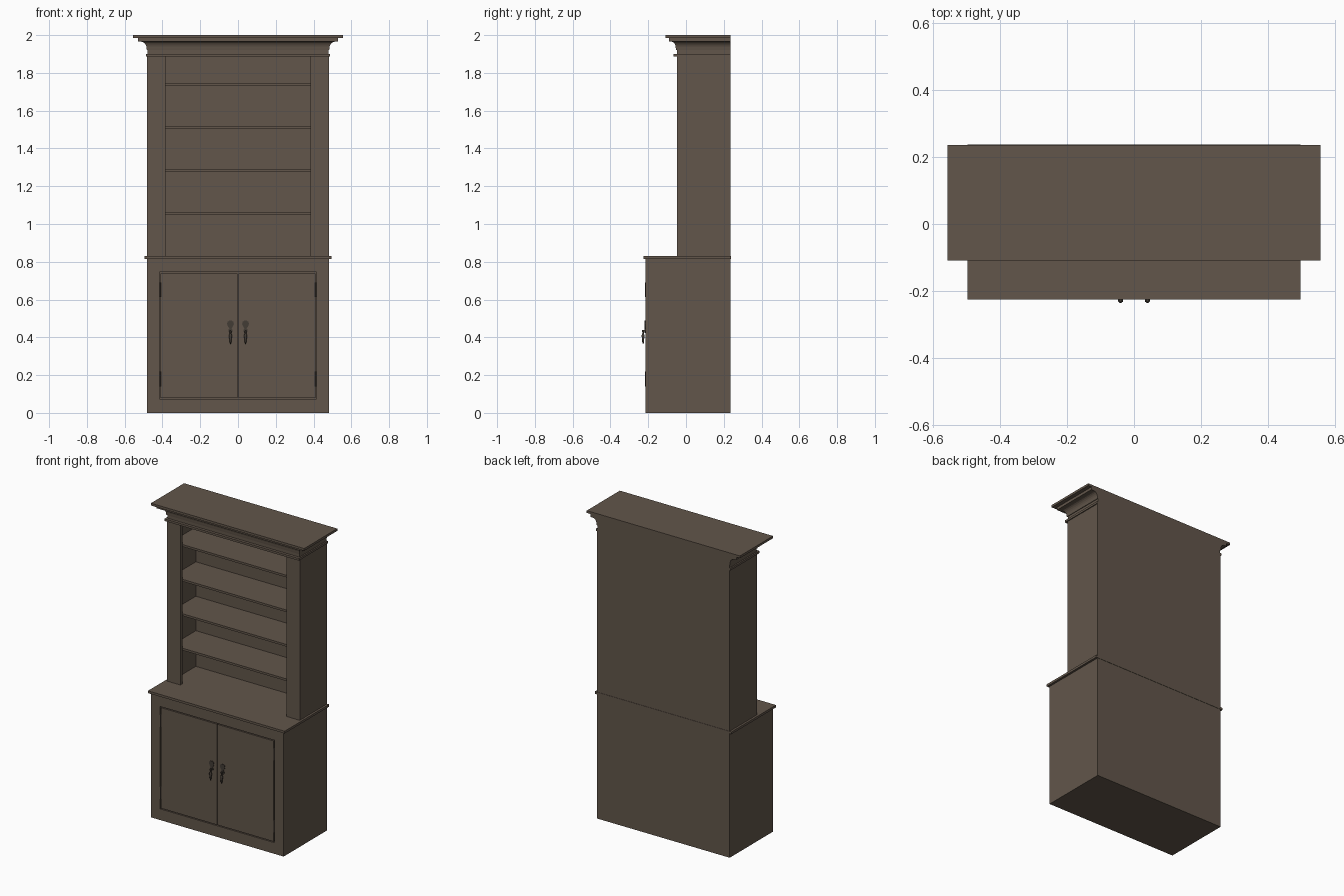
import bpy, bmesh, math

if "Cube" in bpy.data.objects:
    bpy.data.objects.remove(bpy.data.objects["Cube"])


def material(name, rgb):
    m = bpy.data.materials.new(name)
    m.diffuse_color = (*rgb, 1)
    m.use_nodes = True
    m.node_tree.nodes["Principled BSDF"].inputs["Base Color"].default_value = m.diffuse_color
    return m


WOOD = material("brown_wood", (0.122, 0.093, 0.069))
IRON = material("dark_iron", (0.055, 0.045, 0.036))
BACK = 0.235


def finish(name, bm, mat):
    bmesh.ops.recalc_face_normals(bm, faces=bm.faces)
    me = bpy.data.meshes.new(name)
    bm.to_mesh(me)
    bm.free()
    me.materials.append(mat)
    ob = bpy.data.objects.new(name, me)
    bpy.context.collection.objects.link(ob)
    return ob


def box(name, x0, x1, y0, y1, z0, z1, mat=WOOD):
    bm = bmesh.new()
    bmesh.ops.create_cube(bm, size=1)
    for v in bm.verts:
        v.co = (x0 if v.co.x < 0 else x1, y0 if v.co.y < 0 else y1, z0 if v.co.z < 0 else z1)
    return finish(name, bm, mat)


def bridge(bm, rings):
    # skin a list of vertex rings and cap both ends
    n = len(rings[0])
    for a, b in zip(rings, rings[1:]):
        for i in range(n):
            j = (i + 1) % n
            bm.faces.new((a[i], a[j], b[j], b[i]))
    bm.faces.new(rings[0])
    bm.faces.new(rings[-1])


def lathe(name, x, y, profile, mat, sides=10):
    bm = bmesh.new()
    rings = [[bm.verts.new((x + r * math.cos(2 * math.pi * i / sides),
                            y + r * math.sin(2 * math.pi * i / sides), z))
              for i in range(sides)] for r, z in profile]
    bridge(bm, rings)
    ob = finish(name, bm, mat)
    for p in ob.data.polygons:
        p.use_smooth = len(p.vertices) == 4
    return ob


# base cabinet
box("base_floor", -0.46, 0.46, -0.195, 0.22, 0.0, 0.02)
box("base_back", -0.46, 0.46, 0.22, BACK, 0.0, 0.815)
box("base_rail_bottom", -0.415, 0.415, -0.215, -0.195, 0.0, 0.073)
box("base_rail_top", -0.415, 0.415, -0.215, -0.195, 0.745, 0.815)
box("counter", -0.496, 0.496, -0.225, 0.237, 0.815, 0.83)

# upper cabinet
box("upper_back", -0.46, 0.46, 0.22, BACK, 0.83, 1.886)
for i, z in enumerate((1.05, 1.276, 1.502, 1.73)):
    box(f"shelf_{i + 1}", -0.46, 0.46, -0.027, 0.22, z, z + 0.014)

# crown moulding: height, half width, front edge
levels = [(1.886, 0.488, -0.066), (1.900, 0.488, -0.066),
          (1.900, 0.479, -0.048), (1.922, 0.479, -0.048),
          (1.922, 0.483, -0.053), (1.930, 0.484, -0.054)]
for k in range(1, 6):  # curved cove
    a = k / 5 * math.pi / 2
    levels.append((1.930 + 0.035 * math.sin(a),
                   0.484 + 0.028 * (1 - math.cos(a)),
                   -0.054 - 0.022 * (1 - math.cos(a))))
levels += [(1.967, 0.530, -0.089), (1.985, 0.530, -0.089),
           (1.985, 0.556, -0.108), (2.0, 0.556, -0.108)]
bm = bmesh.new()
bridge(bm, [[bm.verts.new(c) for c in ((-w, f, z), (w, f, z), (w, BACK, z), (-w, BACK, z))]
            for z, w, f in levels])
finish("crown_moulding", bm, WOOD)

# mirrored parts
for side, s in (("left", -1), ("right", 1)):
    def pair(name, xa, xb, *rest, mat=WOOD):
        box(f"{side}_{name}", min(s * xa, s * xb), max(s * xa, s * xb), *rest, mat)

    pair("base_side", 0.46, 0.482, -0.195, BACK, 0.0, 0.815)
    pair("base_stile", 0.415, 0.482, -0.215, -0.195, 0.0, 0.815)
    pair("door", 0.003, 0.409, -0.215, -0.195, 0.079, 0.739)
    pair("upper_side", 0.46, 0.482, -0.027, BACK, 0.83, 1.886)
    pair("upper_stile", 0.385, 0.482, -0.048, -0.027, 0.83, 1.886)

    # hinges
    for label, z in (("lower", 0.14), ("upper", 0.613)):
        lathe(f"{side}_{label}_hinge", s * 0.412, -0.214,
              [(0.004, z), (0.004, z + 0.078)], IRON, 8)

    # handle: shaped back plate, post and hanging drop
    x = s * 0.04
    half = [(0.007, 0.488), (0.016, 0.482), (0.018, 0.470), (0.013, 0.458),
            (0.006, 0.448), (0.011, 0.440), (0.011, 0.430), (0.005, 0.424)]
    outline = half + [(-w, z) for w, z in reversed(half)]
    bm = bmesh.new()
    bridge(bm, [[bm.verts.new((x + w, y, z)) for w, z in outline] for y in (-0.215, -0.219)])
    finish(f"{side}_handle_plate", bm, IRON)
    box(f"{side}_handle_post", x - 0.004, x + 0.004, -0.233, -0.215, 0.432, 0.440, IRON)
    lathe(f"{side}_handle_drop", x, -0.227,
          [(0.003, 0.438), (0.005, 0.430), (0.004, 0.422), (0.008, 0.412), (0.008, 0.404),
           (0.005, 0.385), (0.006, 0.380), (0.002, 0.366)], IRON)
